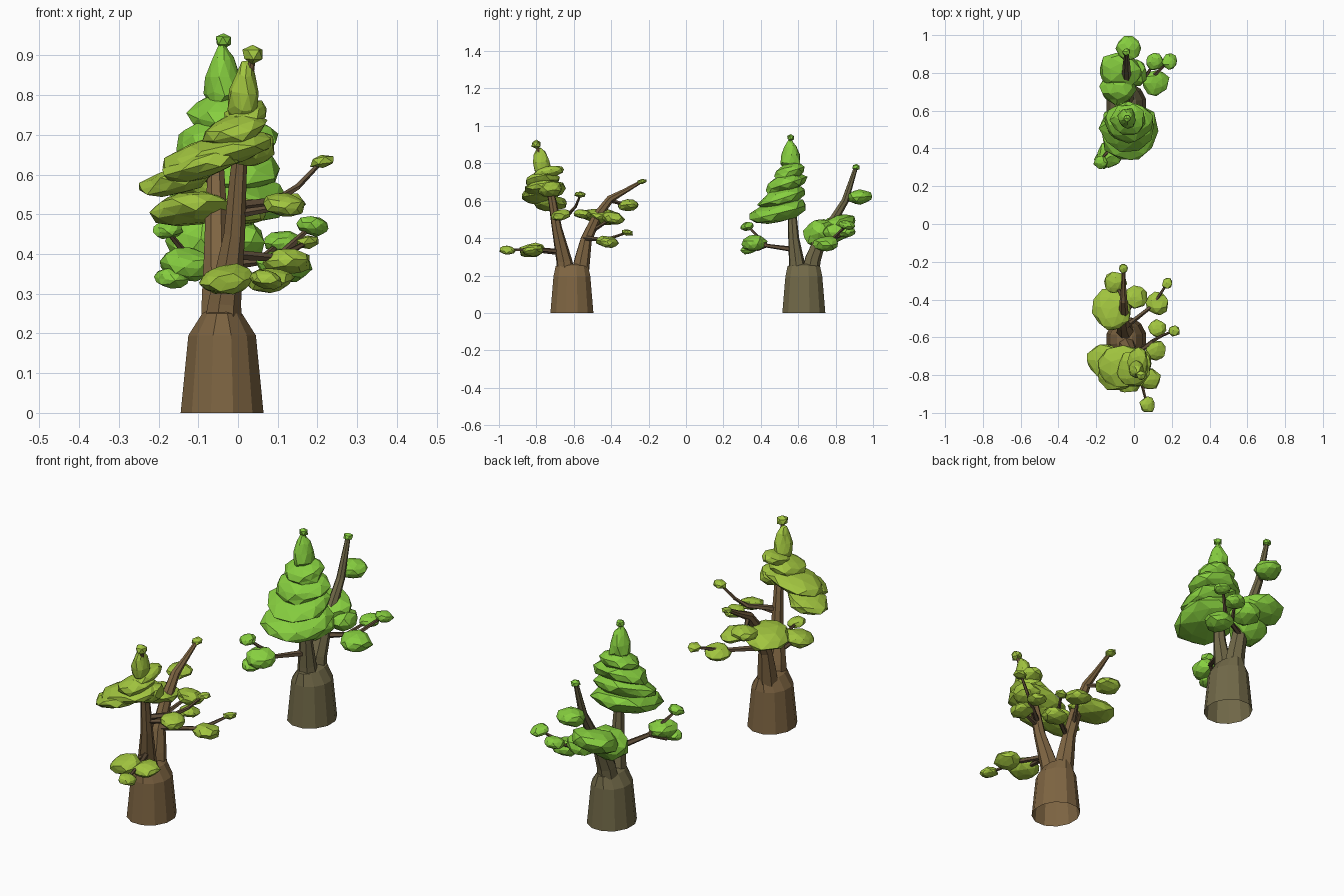
import bpy, bmesh, math, random
from mathutils import Vector, Matrix
random.seed(4)


def mat(name, col):
    m = bpy.data.materials.new(name)
    m.diffuse_color = (*col, 1)
    return m


def finish(bm, name, m):
    bmesh.ops.recalc_face_normals(bm, faces=bm.faces)
    me = bpy.data.meshes.new(name)
    bm.to_mesh(me)
    bm.free()
    ob = bpy.data.objects.new(name, me)
    me.materials.append(m)
    bpy.context.collection.objects.link(ob)


def skin(bm, rings, cap=True):
    vs = [[bm.verts.new(p) for p in r] for r in rings]
    n = len(vs[0])
    for a, b in zip(vs, vs[1:]):
        for i in range(n):
            bm.faces.new((a[i], a[(i + 1) % n], b[(i + 1) % n], b[i]))
    if cap:
        bm.faces.new(vs[-1])


def trunk(name, y, m):
    # open-bottomed faceted trunk with a narrowed shoulder
    bm = bmesh.new()
    prof = [(0, .108, .119), (.195, .088, .102), (.25, .052, .09), (.262, .03, .06)]
    skin(bm, [[(-.04 + rx * math.cos(t), y + ry * math.sin(t), z)
               for t in [math.tau * (i + .5) / 12 for i in range(12)]]
              for z, rx, ry in prof])
    finish(bm, name, m)


def limb(name, pts, m, sides=6):
    # tapered limb through (x, y, z, radius) points
    bm = bmesh.new()
    rings = []
    P = [Vector(p[:3]) for p in pts]
    for i, p in enumerate(P):
        d = (P[min(i + 1, len(P) - 1)] - P[max(i - 1, 0)]).normalized()
        u = d.cross(Vector((.9, .1, .2))).normalized()
        v = d.cross(u)
        rings.append([p + pts[i][3] * (u * math.cos(t) + v * math.sin(t))
                      for t in [math.tau * k / sides for k in range(sides)]])
    skin(bm, rings)
    finish(bm, name, m)


def puff(name, c, r, m, tilt=(0, 0), taper=0):
    # faceted, flattened leaf clump; taper narrows its top into a cone
    bm = bmesh.new()
    bmesh.ops.create_icosphere(bm, subdivisions=2 if r[0] > .033 else 1, radius=1.04)
    spin = Matrix.Rotation(random.uniform(0, 6.3), 4, 'Z')
    rot = Matrix.Rotation(tilt[0], 4, 'X') @ Matrix.Rotation(tilt[1], 4, 'Y')
    for v in bm.verts:
        q = spin @ (v.co * random.uniform(.88, 1.1))
        k = 1 - taper * q.z
        v.co = Vector(c) + rot @ Vector((q.x * r[0] * k, q.y * r[1] * k, q.z * r[2]))
    finish(bm, name, m)


bark_a = mat("bark_warm", (.21, .13, .055))
bark_b = mat("bark_grey", (.165, .14, .065))
twig = mat("twig_bark", (.13, .085, .045))
leaf_a = mat("leaf_olive", (.36, .56, .05))
leaf_b = mat("leaf_green", (.24, .62, .05))

# Front tree: trunk and two stems
trunk("front_trunk", -.61, bark_a)
limb("front_main_stem", [(-.04, -.64, .2, .052), (-.035, -.652, .28, .043), (-.01, -.69, .45, .028),
                         (0, -.715, .6, .022), (.015, -.75, .76, .015), (.037, -.8, .9, .008)], bark_a, 7)
limb("front_rear_stem", [(-.045, -.57, .2, .05), (-.05, -.555, .29, .043), (-.055, -.535, .39, .032),
                         (-.055, -.475, .52, .027), (-.055, -.405, .61, .021), (-.055, -.33, .65, .014),
                         (-.055, -.235, .705, .009)], bark_a, 7)

# Rear tree: trunk and two stems
trunk("rear_trunk", .63, bark_b)
limb("rear_main_stem", [(-.04, .6, .2, .052), (-.04, .59, .28, .042), (-.035, .575, .4, .03),
                        (-.035, .568, .52, .024), (-.035, .56, .9, .01)], bark_b, 7)
limb("rear_back_stem", [(-.045, .66, .2, .05), (-.045, .678, .29, .044), (-.04, .72, .4, .034),
                        (-.04, .79, .5, .025), (-.04, .85, .6, .02), (-.04, .91, .785, .011)], bark_b, 7)

# Side branches
branches = [
    [(-.02, -.68, .33, .014), (.03, -.8, .34, .01), (.07, -.96, .335, .006)],
    [(-.02, -.67, .32, .013), (-.03, -.83, .335, .008)],
    [(-.04, -.54, .4, .014), (.1, -.43, .39, .01), (.175, -.315, .43, .006)],
    [(-.005, -.7, .52, .014), (.1, -.62, .535, .011), (.15, -.59, .57, .008), (.21, -.565, .633, .006)],
    [(-.005, -.7, .5, .012), (.115, -.67, .52, .007)],
    [(-.055, -.47, .51, .014), (-.12, -.455, .515, .008)],
    [(-.055, -.4, .6, .012), (-.1, -.31, .575, .007)],
    [(-.055, -.5, .44, .012), (.01, -.39, .51, .007)],
    [(-.04, .57, .34, .015), (-.1, .43, .36, .011), (-.18, .335, .46, .006)],
    [(-.1, .43, .36, .01), (-.165, .38, .335, .006)],
    [(-.04, .72, .37, .015), (.1, .78, .39, .011), (.185, .86, .47, .006)],
    [(.05, .76, .38, .01), (.11, .86, .43, .006)],
    [(-.04, .74, .42, .015), (-.065, .81, .45, .01)],
    [(-.04, .85, .6, .012), (-.03, .94, .62, .008)],
]
for i, b in enumerate(branches):
    limb(f"branch_{i + 1}", b, twig, 5)

# Small leaf clumps on the branches: x, y, z, radius
small_a = [(.212, -.565, .633, .033), (.115, -.67, .525, .053), (.125, -.555, .53, .046),
           (.177, -.315, .43, .032), (.125, -.42, .38, .058), (.01, -.39, .51, .06),
           (-.1, -.31, .575, .057), (-.055, -.235, .703, .027), (-.03, -.825, .335, .067),
           (.08, -.82, .335, .058), (.072, -.958, .335, .041)]
small_b = [(-.13, .365, .375, .066), (-.165, .335, .34, .042), (-.175, .325, .462, .036),
           (.115, .75, .37, .068), (.11, .86, .43, .045), (.19, .86, .47, .04),
           (-.03, .93, .62, .065), (-.04, .91, .78, .022)]
for tag, items, m, flat in (("front", small_a, leaf_a, .53), ("rear", small_b, leaf_b, .6)):
    for i, (x, y, z, r) in enumerate(items):
        puff(f"{tag}_clump_{i + 1}", (x, y, z), (r, r, r * (.85 if r < .03 and z > .75 else flat)), m,
             (random.uniform(-.2, .2), random.uniform(-.2, .2)))

# Canopy pads: centre, radii, tilt, taper
pads_a = [((-.12, -.455, .515), (.1, .11, .042), (-.12, -.12), 0),
          ((-.155, -.725, .585), (.094, .087, .034), (0, -.25), 0),
          ((-.09, -.79, .625), (.1, .09, .034), (0, -.28), 0),
          ((-.05, -.76, .655), (.14, .11, .042), (.1, -.28), 0),
          ((.035, -.73, .665), (.06, .07, .042), (.1, -.2), 0),
          ((-.01, -.77, .71), (.08, .09, .04), (.15, -.28), 0),
          ((.02, -.735, .75), (.055, .085, .03), (.2, -.25), 0),
          ((.015, -.775, .81), (.035, .042, .085), (.15, .1), .3),
          ((.037, -.8, .902), (.027, .027, .025), (0, 0), 0)]
pads_b = [((-.025, .49, .54), (.145, .155, .056), (.24, .05), 0),
          ((-.03, .515, .62), (.138, .13, .052), (.32, .05), .1),
          ((-.03, .535, .69), (.122, .108, .05), (.32, 0), .1),
          ((-.03, .55, .755), (.09, .085, .045), (.3, 0), .1),
          ((-.037, .56, .845), (.042, .048, .085), (0, 0), .5),
          ((-.036, .56, .937), (.02, .02, .02), (0, 0), 0),
          ((-.075, .81, .47), (.11, .1, .05), (.25, 0), 0),
          ((-.085, .72, .43), (.09, .095, .075), (.3, 0), .1),
          ((.0, .8, .43), (.07, .07, .05), (0, 0), 0)]
for tag, items, m in (("front", pads_a, leaf_a), ("rear", pads_b, leaf_b)):
    for i, (c, r, t, k) in enumerate(items):
        puff(f"{tag}_canopy_{i + 1}", c, r, m, t, k)
